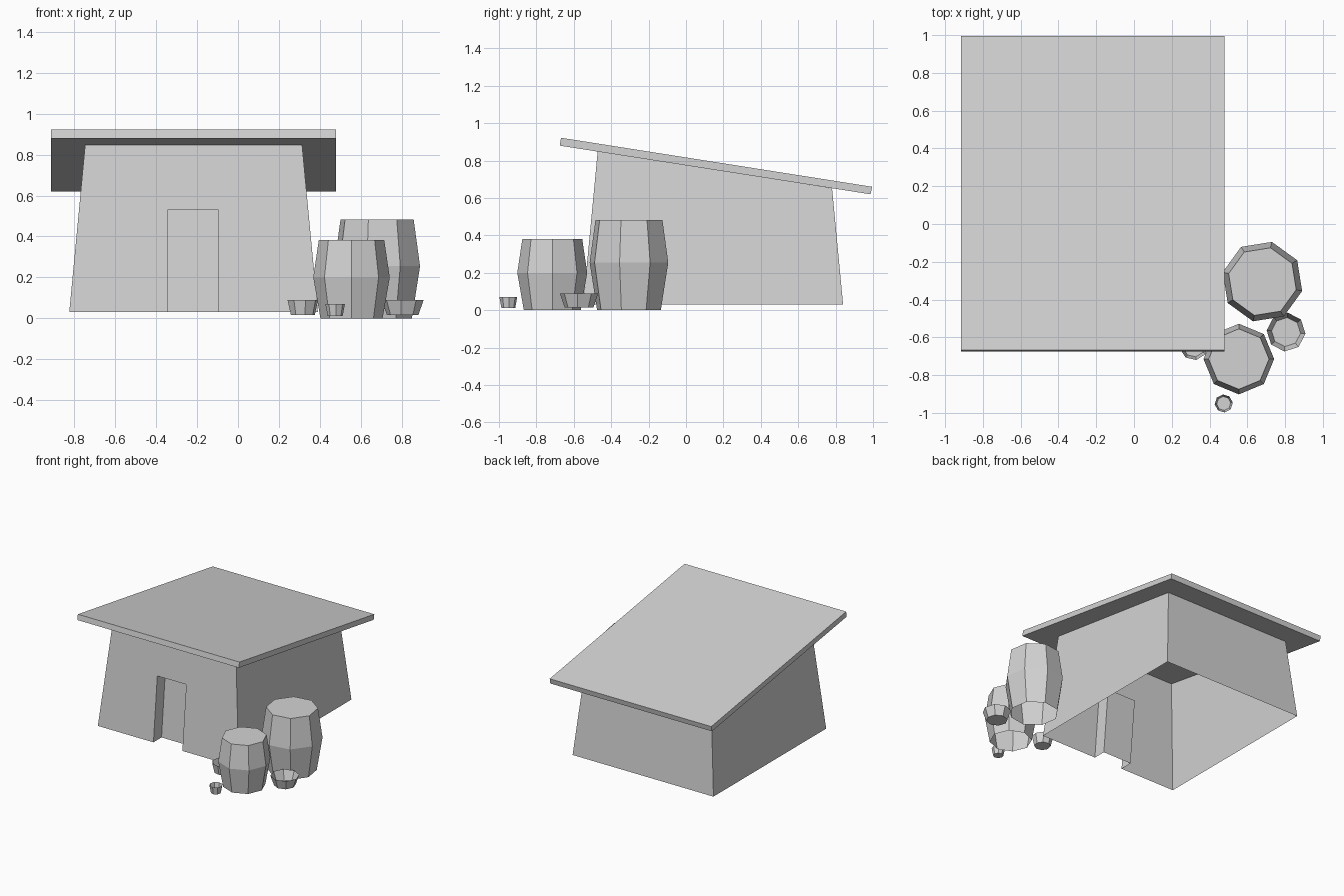
import bpy
import bmesh
import math

if "Cube" in bpy.data.objects:
    bpy.data.objects.remove(bpy.data.objects["Cube"])

grey = bpy.data.materials.new("plain grey")
grey.use_nodes = True
colour = (0.65, 0.65, 0.65, 1)
grey.diffuse_color = colour
grey.node_tree.nodes["Principled BSDF"].inputs["Base Color"].default_value = colour


def finish(name, bm):
    """Turn a bmesh into a flat shaded object."""
    mesh = bpy.data.meshes.new(name)
    bm.to_mesh(mesh)
    bm.free()
    mesh.materials.append(grey)
    obj = bpy.data.objects.new(name, mesh)
    bpy.context.collection.objects.link(obj)
    return obj


def lathe(name, centre, rings, turn=0, cap=-1, flip=False, sides=8):
    """Stack octagonal rings of (radius, z) and cap one end."""
    bm = bmesh.new()
    loops = []
    for radius, z in rings:
        angles = [math.radians(turn) + math.tau * i / sides for i in range(sides)]
        loops.append([bm.verts.new((centre[0] + radius * math.cos(a),
                                    centre[1] + radius * math.sin(a), z))
                      for a in angles])
    for low, high in zip(loops, loops[1:]):
        for i in range(sides):
            j = (i + 1) % sides
            bm.faces.new((low[i], low[j], high[j], high[i]))
    end = loops[cap]
    bm.faces.new(end[::-1] if flip else end)
    return finish(name, bm)


# Hut walls: tapered, open underneath, sloping top, recessed doorway
BASE, LEAN = 0.03, 0.095
MID_X, HALF_X = -0.217, 0.608
FRONT, BACK = -0.55, 0.84


def wall_x(side, z):
    return MID_X + side * (HALF_X - LEAN * (z - BASE))


def front_y(z):
    return FRONT + LEAN * (z - BASE)


bm = bmesh.new()
top_front, top_back = 0.85, 0.652
back_top_y = BACK - LEAN * (top_back - BASE)
corner = {}
for side in (-1, 1):
    corner[side] = [bm.verts.new(p) for p in (
        (wall_x(side, BASE), FRONT, BASE),
        (wall_x(side, BASE), BACK, BASE),
        (wall_x(side, top_back), back_top_y, top_back),
        (wall_x(side, top_front), front_y(top_front), top_front))]
left, right = corner[1], corner[-1]
bm.faces.new(left)
bm.faces.new(right[::-1])
bm.faces.new((left[1], right[1], right[2], left[2]))

door_outline = [(-0.345, BASE), (-0.345, 0.53), (-0.095, 0.53), (-0.095, BASE)]
outer = [bm.verts.new((x, front_y(z), z)) for x, z in door_outline]
inner = [bm.verts.new((x, front_y(z) + 0.1, z)) for x, z in door_outline]
bm.faces.new([right[0]] + outer + [left[0], left[3], right[3]])
for i in range(3):
    bm.faces.new((outer[i], inner[i], inner[i + 1], outer[i + 1]))
bm.faces.new(inner[::-1])
finish("hut_walls", bm)

# Roof: a sloping slab
bm = bmesh.new()
profile = [(-0.675, 0.88), (0.987, 0.62), (0.995, 0.66), (-0.668, 0.922)]
ends = [[bm.verts.new((x, y, z)) for y, z in profile] for x in (-0.915, 0.48)]
bm.faces.new(ends[0][::-1])
bm.faces.new(ends[1])
for i in range(4):
    j = (i + 1) % 4
    bm.faces.new((ends[0][i], ends[0][j], ends[1][j], ends[1][i]))
finish("roof", bm)

# Barrels: bulging, closed on top, open underneath
lathe("large_barrel", (0.68, -0.305),
      [(0.175, 0), (0.216, 0.255), (0.184, 0.482)], turn=31.6)
lathe("small_barrel", (0.555, -0.715),
      [(0.152, 0), (0.187, 0.2), (0.16, 0.382)])

# Bowls: flared, with a floor and an open top
bowls = [("large_bowl", (0.805, -0.572), 0.077, 0.103, 0.015, 0.09, -5),
         ("medium_bowl", (0.317, -0.645), 0.059, 0.076, 0.015, 0.09, 10),
         ("small_bowl", (0.475, -0.95), 0.037, 0.048, 0.012, 0.071, 5)]
for name, centre, r_low, r_high, z_low, z_high, turn in bowls:
    lathe(name, centre, [(r_low, z_low), (r_high, z_high)], turn, cap=0, flip=True)
